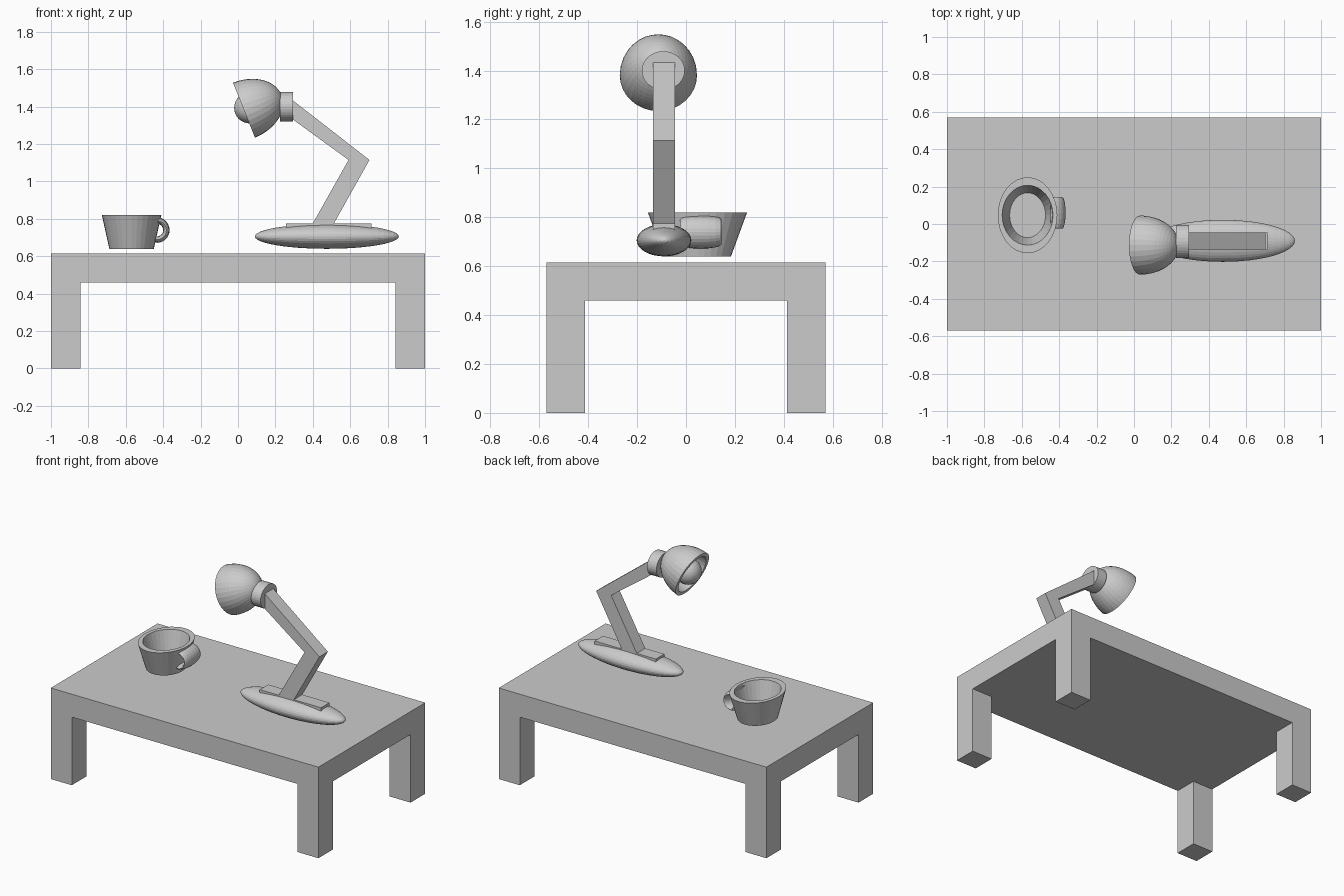
import bpy, bmesh
from math import sin, cos, pi, atan2
from mathutils import Matrix, Vector

if "Cube" in bpy.data.objects:
    bpy.data.objects.remove(bpy.data.objects["Cube"])


def finish(name, bm, matrix=Matrix()):
    bmesh.ops.remove_doubles(bm, verts=bm.verts, dist=1e-5)
    bmesh.ops.recalc_face_normals(bm, faces=bm.faces)
    mesh = bpy.data.meshes.new(name)
    bm.to_mesh(mesh)
    bm.free()
    ob = bpy.data.objects.new(name, mesh)
    ob.matrix_world = matrix
    bpy.context.collection.objects.link(ob)
    return ob


def loft(name, rings, matrix=Matrix(), seg=32):
    """Skin elliptical rings (rx, ry, z) stacked along local z."""
    bm = bmesh.new()
    rows = []
    for rx, ry, z in rings:
        if rx < 1e-6:
            rows.append([bm.verts.new((0, 0, z))] * seg)
        else:
            rows.append([bm.verts.new((rx * cos(2 * pi * i / seg), ry * sin(2 * pi * i / seg), z))
                         for i in range(seg)])
    for a, b in zip(rows, rows[1:]):
        for i in range(seg):
            j = (i + 1) % seg
            corners = list(dict.fromkeys((a[i], a[j], b[j], b[i])))
            if len(corners) > 2:
                bm.faces.new(corners)
    return finish(name, bm, matrix)


def arc(r, d, start, end, n):
    """Ellipse rings: radius r, height d, angle measured from the equator."""
    out = []
    for i in range(n + 1):
        t = start + (end - start) * i / n
        out.append((r * cos(t), r * cos(t), d * sin(t)))
    return out


def at(x, y, z, tilt=0):
    return Matrix.Translation((x, y, z)) @ Matrix.Rotation(tilt, 4, 'Y')


# Table: slab with the four corners of the underside pulled down as legs
HX, HY, LEG = 1.0, 0.57, 0.157
bm = bmesh.new()
bmesh.ops.create_cube(bm, size=1, matrix=Matrix.Translation((0, 0, 0.5375))
                      @ Matrix.Diagonal((2 * HX, 2 * HY, 0.155, 1)))
for axis, half in ((0, HX), (1, HY)):
    for s in (-1, 1):
        p = Vector((0, 0, 0))
        n = Vector((0, 0, 0))
        p[axis], n[axis] = s * (half - LEG), 1
        bmesh.ops.bisect_plane(bm, geom=bm.verts[:] + bm.edges[:] + bm.faces[:],
                               plane_co=p, plane_no=n)
bm.normal_update()
corners = [f for f in bm.faces if f.normal.z < -0.9
           and abs(f.calc_center_median().x) > HX - LEG
           and abs(f.calc_center_median().y) > HY - LEG]
for f in bmesh.ops.extrude_discrete_faces(bm, faces=corners)['faces']:
    for v in f.verts:
        v.co.z = 0
finish("table", bm)

# Cup: tapered oval body with a thick wall
CX, CY = -0.569, 0.047
loft("cup", [(0, 0, 0.64), (0.119, 0.137, 0.64), (0.159, 0.203, 0.82),
             (0.136, 0.16, 0.82), (0.096, 0.12, 0.67), (0, 0, 0.67)], at(CX, CY, 0))

# Cup handle: wide half ring
bm = bmesh.new()
rows = []
for i in range(17):
    a = (-100 + 200 * i / 16) * pi / 180
    row = []
    for k in range(16):
        t = 2 * pi * k / 16
        r = 0.051 + 0.017 * cos(t)
        row.append(bm.verts.new((r * cos(a), 0.085 * sin(t), r * sin(a))))
    rows.append(row)
for a, b in zip(rows, rows[1:]):
    for k in range(16):
        bm.faces.new((a[k], a[k - 1], b[k - 1], b[k]))
for end in (rows[0], rows[-1]):
    bm.faces.new(end)
finish("cup_handle", bm, at(-0.434, 0.06, 0.74))

# Lamp base: flattened ellipsoid lying along x
LY = -0.09
base = [(c, c * 0.112 / 0.066, z) for c, _, z in arc(0.066, 0.385, -pi / 2, pi / 2, 24)]
loft("lamp_base", base, at(0.475, LY, 0.706, pi / 2))

# Base plate
bm = bmesh.new()
bmesh.ops.create_cube(bm, size=1, matrix=Matrix.Diagonal((0.458, 0.09, 0.04, 1)))
finish("lamp_base_plate", bm, at(0.486, LY, 0.754))

# Bent arm: side outline extruded across y
outline = [(0.394, 0.765), (0.507, 0.765), (0.703, 1.115),
           (0.295, 1.432), (0.295, 1.33), (0.591, 1.115)]
bm = bmesh.new()
face = bm.faces.new([bm.verts.new((x, LY - 0.045, z)) for x, z in outline])
new = bmesh.ops.extrude_face_region(bm, geom=[face], use_keep_orig=True)['geom']
bmesh.ops.translate(bm, vec=(0, 0.09, 0),
                    verts=[v for v in new if isinstance(v, bmesh.types.BMVert)])
finish("lamp_arm", bm)

# Socket: short cylinder along x
loft("lamp_socket", [(0, 0, 0), (0.079, 0.088, 0), (0.079, 0.088, 0.07), (0, 0, 0.07)],
     at(0.225, LY - 0.003, 1.4, pi / 2))

# Shade: hollow half ellipsoid tilted downward, with a bulb inside
tilt = atan2(0.927, 0.372)
head = at(0.032, -0.113, 1.381, tilt)
outer = arc(0.158, 0.217, 0, pi / 2, 14)
inner = arc(0.132, 0.19, pi / 2, 0, 14)
loft("lamp_shade", outer + inner + outer[:1], head)
loft("lamp_bulb", arc(0.083, 0.083, -pi / 2, pi / 2, 16),
     head @ Matrix.Translation((0, 0, 0.033)))
